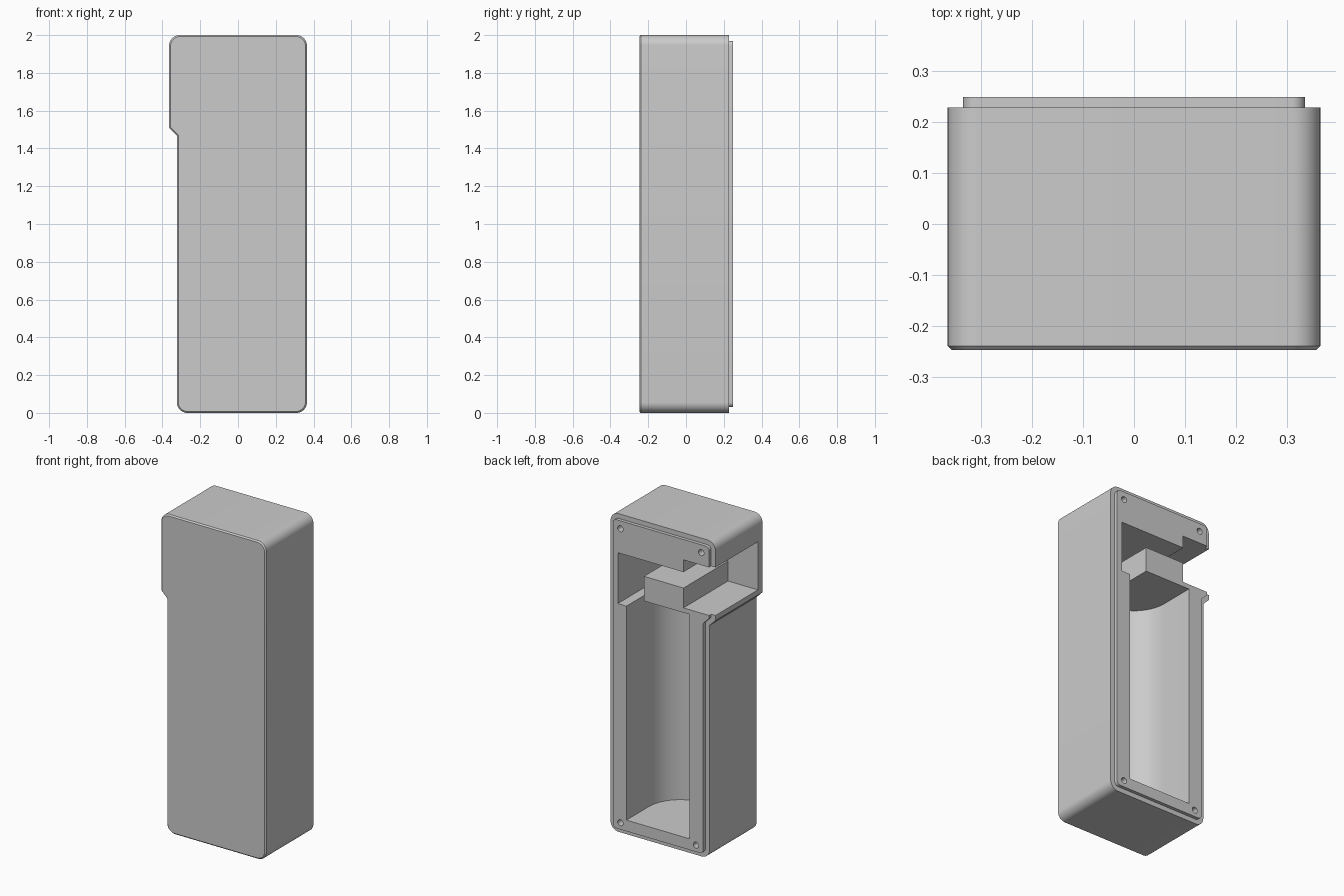
import bpy
import bmesh
from math import cos, sin, pi, radians
from mathutils import Vector

cube = bpy.data.objects.get("Cube")
if cube:
    bpy.data.objects.remove(cube, do_unlink=True)

grey = bpy.data.materials.new("plain grey")
grey.use_nodes = True
grey.diffuse_color = (0.6, 0.6, 0.6, 1)
grey.node_tree.nodes["Principled BSDF"].inputs["Base Color"].default_value = grey.diffuse_color


def loft(name, rings):
    """Skin a stack of equal-length point rings and cap both ends."""
    bm = bmesh.new()
    loops = [[bm.verts.new(p) for p in ring] for ring in rings]
    for a, b in zip(loops, loops[1:]):
        for i in range(len(a)):
            j = (i + 1) % len(a)
            bm.faces.new((a[i], a[j], b[j], b[i]))
    bm.faces.new(loops[0])
    bm.faces.new(loops[-1])
    bmesh.ops.recalc_face_normals(bm, faces=bm.faces)
    mesh = bpy.data.meshes.new(name)
    bm.to_mesh(mesh)
    bm.free()
    mesh.materials.append(grey)
    obj = bpy.data.objects.new(name, mesh)
    bpy.context.collection.objects.link(obj)
    return obj


def along_y(profile, *depths):
    return [[(x, y, z) for x, z in profile] for y in depths]


def rounded(centre, radius, start, steps=10):
    """Quarter arc, counter-clockwise from the start angle."""
    return [(centre[0] + radius * cos(start + pi / 2 * i / steps),
             centre[1] + radius * sin(start + pi / 2 * i / steps))
            for i in range(steps + 1)]


# Case outline: rounded rectangle, wider above a slanted step on one side
SIDE, LOW_SIDE, TOP, CORNER = 0.365, 0.324, 2.0, 0.056


def outline(inset):
    r = CORNER - inset
    rise = inset * 0.414
    pts = rounded((SIDE - CORNER, CORNER), r, -pi / 2)
    pts += rounded((SIDE - CORNER, TOP - CORNER), r, 0)
    pts += rounded((CORNER - SIDE, TOP - CORNER), r, pi / 2)
    pts += [(inset - SIDE, 1.508 + rise), (inset - LOW_SIDE, 1.467 + rise)]
    pts += rounded((CORNER - LOW_SIDE, CORNER), r, pi)
    return pts


# Shell with chamfered front edge and raised lip at the back
FRONT, BACK, LIP = -0.247, 0.228, 0.249
rings = []
for inset, y in ((0.008, FRONT), (0, FRONT + 0.008), (0, BACK), (0.03, BACK), (0.03, LIP)):
    rings += along_y(outline(inset), y)
case = loft("case_shell", rings)

FLOOR, OUT = -0.193, 0.4
cutters = []

# Upper compartment with side port, leaving a block standing in it
upper = [(0.30, 1.765), (-0.157, 1.765), (-0.157, 1.842), (-0.5, 1.842),
         (-0.5, 1.54), (-0.157, 1.54), (-0.157, 1.665), (0.118, 1.665),
         (0.118, 1.445), (0.30, 1.445)]
cutters.append(loft("upper_compartment_cutter", along_y(upper, FLOOR, OUT)))

# Long round-bottomed bay
MID, R = 0.02, 0.22
bay = [(MID + R, OUT)]
bay += [(MID + R * cos(pi * i / 32), FLOOR + R - R * sin(pi * i / 32)) for i in range(33)]
bay += [(MID - R, OUT)]
cutters.append(loft("bay_cutter", [[(x, y, z) for x, y in bay] for z in (0.1, 1.51)]))

# Screw holes in the four corners
for x, z in ((0.282, 1.92), (-0.28, 1.92), (0.282, 0.072), (-0.244, 0.072)):
    circle = [(x + 0.019 * cos(2 * pi * i / 24), z + 0.019 * sin(2 * pi * i / 24))
              for i in range(24)]
    cutters.append(loft("screw_hole_cutter", along_y(circle, 0.05, OUT)))

# Cut the openings, then drop the helpers
bpy.ops.object.select_all(action="DESELECT")
bpy.context.view_layer.objects.active = case
case.select_set(True)
for cutter in cutters:
    cutter.hide_render = True
    mod = case.modifiers.new("cut", "BOOLEAN")
    mod.operation = "DIFFERENCE"
    mod.solver = "EXACT"
    mod.object = cutter
    bpy.ops.object.modifier_apply(modifier=mod.name)
    bpy.data.objects.remove(cutter, do_unlink=True)

bpy.ops.object.shade_smooth_by_angle(angle=radians(30))
